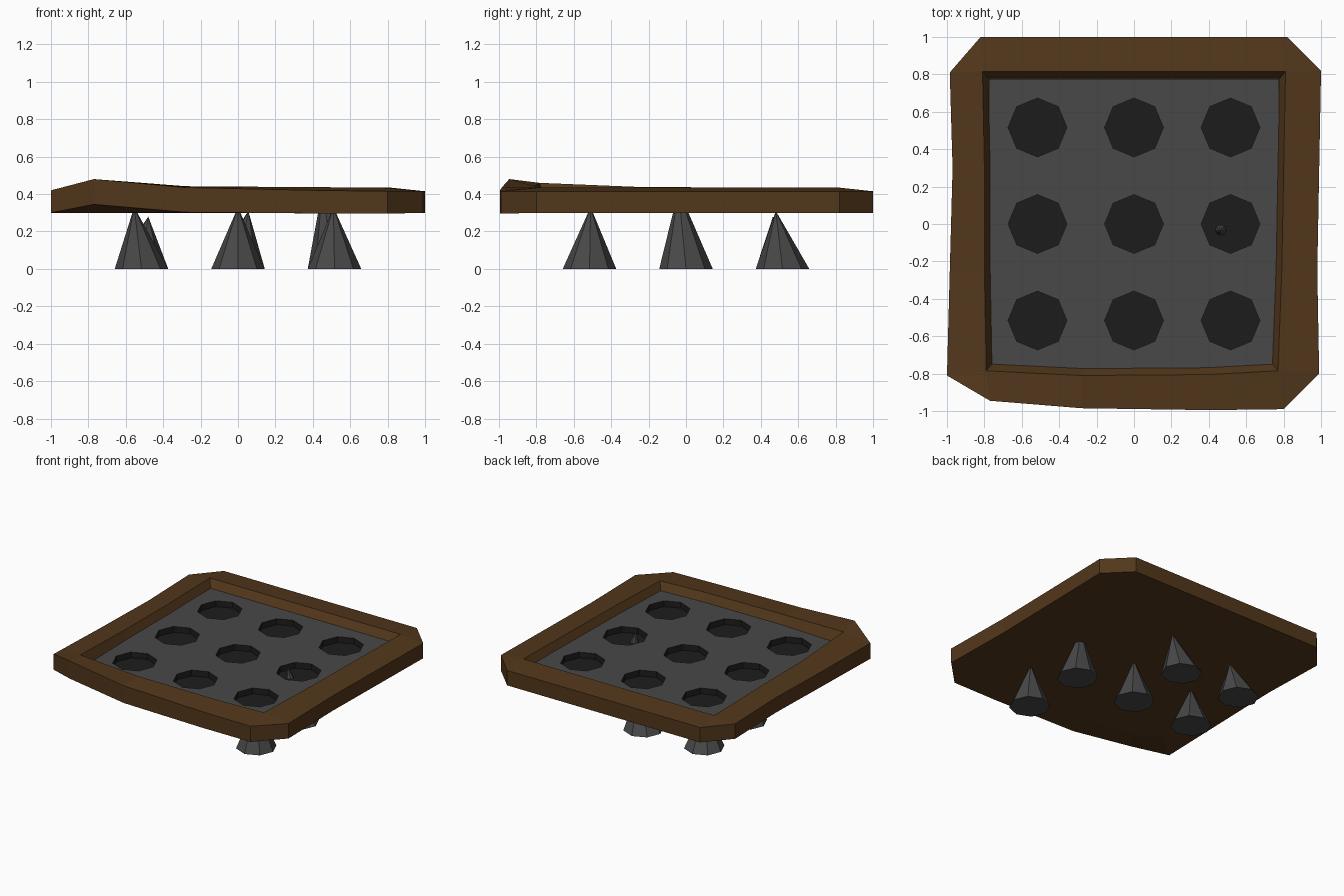
import bpy, bmesh
from math import cos, sin, pi
from mathutils import Vector

if "Cube" in bpy.data.objects:
    bpy.data.objects.remove(bpy.data.objects["Cube"])


def material(name, rgb):
    m = bpy.data.materials.new(name)
    m.diffuse_color = (*rgb, 1)
    m.use_nodes = True
    m.node_tree.nodes["Principled BSDF"].inputs["Base Color"].default_value = m.diffuse_color
    return m


wood = material("dark_wood", (0.085, 0.038, 0.011))
iron = material("dark_iron", (0.065, 0.065, 0.065))
black = material("hole_black", (0.012, 0.012, 0.012))


def finish(name, bm, mats):
    bmesh.ops.remove_doubles(bm, verts=bm.verts, dist=0.0005)
    bmesh.ops.recalc_face_normals(bm, faces=bm.faces)
    me = bpy.data.meshes.new(name)
    bm.to_mesh(me)
    bm.free()
    for m in mats:
        me.materials.append(m)
    ob = bpy.data.objects.new(name, me)
    bpy.context.collection.objects.link(ob)
    return ob


# Wooden frame: outer outline (x, y, bottom z, top z), front left corner warped up
outer = [(-.77, -.945, .345, .48), (-.28, -.985, .303, .435), (.4, -.995, .297, .42),
         (.8, -.99, .295, .415), (.99, -.8, .3, .415), (.98, -.25, .3, .415),
         (1, .82, .3, .415), (.82, 1, .3, .415), (-.82, 1, .3, .415),
         (-.985, .81, .3, .415), (-.97, .3, .3, .415), (-.985, -.25, .3, .415),
         (-1, -.81, .3, .42)]
# Upper inner lip, with corners shared by two outline points
lip = [(-.79, -.785, .46), (-.28, -.81, .442), (.4, -.805, .437), (.77, -.785, .435),
       (.77, -.785, .435), (.79, -.25, .435), (.81, .815, .435), (.81, .815, .435),
       (-.81, .815, .435), (-.81, .815, .435), (-.8, .3, .435), (-.8, -.25, .438),
       (-.79, -.785, .46)]
PLATE_Z, FLOOR_Z = 0.38, 0.335
loops = [
    [(x * .8, y * .8, .3) for x, y, _, _ in outer],
    [(x, y, b) for x, y, b, _ in outer],
    [(x, y, t) for x, y, _, t in outer],
    lip,
    [(x * .96, y * .953, PLATE_Z - .002) for x, y, _ in lip],
]
bm = bmesh.new()
rings = [[bm.verts.new(p) for p in loop] for loop in loops]
n = len(outer)
for a, b in zip(rings, rings[1:]):
    for i in range(n):
        j = (i + 1) % n
        bm.faces.new((a[i], a[j], b[j], b[i]))
bm.faces.new(rings[0])
finish("wooden_frame", bm, [wood])

# Iron plate: 3 x 3 cells, each with a recessed octagonal hole
STEP, HOLE_R = 0.516, 0.157
bm = bmesh.new()
for cx in (-STEP, 0, STEP):
    for cy in (-STEP, 0, STEP):
        edge, rim, floor = [], [], []
        for k in range(8):
            c, s = cos(k * pi / 4), sin(k * pi / 4)
            m = STEP / 2 / max(abs(c), abs(s))
            edge.append(bm.verts.new((cx + c * m, cy + s * m, PLATE_Z)))
            rim.append(bm.verts.new((cx + c * HOLE_R, cy + s * HOLE_R, PLATE_Z)))
            floor.append(bm.verts.new((cx + c * HOLE_R, cy + s * HOLE_R, FLOOR_Z)))
        for k in range(8):
            j = (k + 1) % 8
            bm.faces.new((edge[k], edge[j], rim[j], rim[k]))
            bm.faces.new((rim[k], rim[j], floor[j], floor[k])).material_index = 1
        bm.faces.new(floor).material_index = 1
plate = finish("hole_plate", bm, [iron, black])
# Open sheet: make sure the plate faces upward
if max(plate.data.polygons, key=lambda p: p.area).normal.z < 0:
    plate.data.flip_normals()


# Spikes: octagonal cones with leaning tips
def spike(i, base, tip):
    bm = bmesh.new()
    ring = [bm.verts.new((base[0] + .143 * cos(k * pi / 4),
                          base[1] + .143 * sin(k * pi / 4), 0)) for k in range(8)]
    top = bm.verts.new(Vector(tip))
    for k in range(8):
        bm.faces.new((ring[k], ring[(k + 1) % 8], top))
    bm.faces.new(ring[::-1])
    finish(f"spike_{i}", bm, [iron])


spikes = [((STEP, -STEP), (.51, -.51, .33)), ((STEP, 0), (.45, -.04, .42)),
          ((0, 0), (0, 0, .33)), ((0, STEP), (.055, .48, .31)),
          ((-STEP, 0), (-.555, -.045, .33)), ((-STEP, STEP), (-.48, .465, .28))]
for i, (base, tip) in enumerate(spikes, 1):
    spike(i, base, tip)
